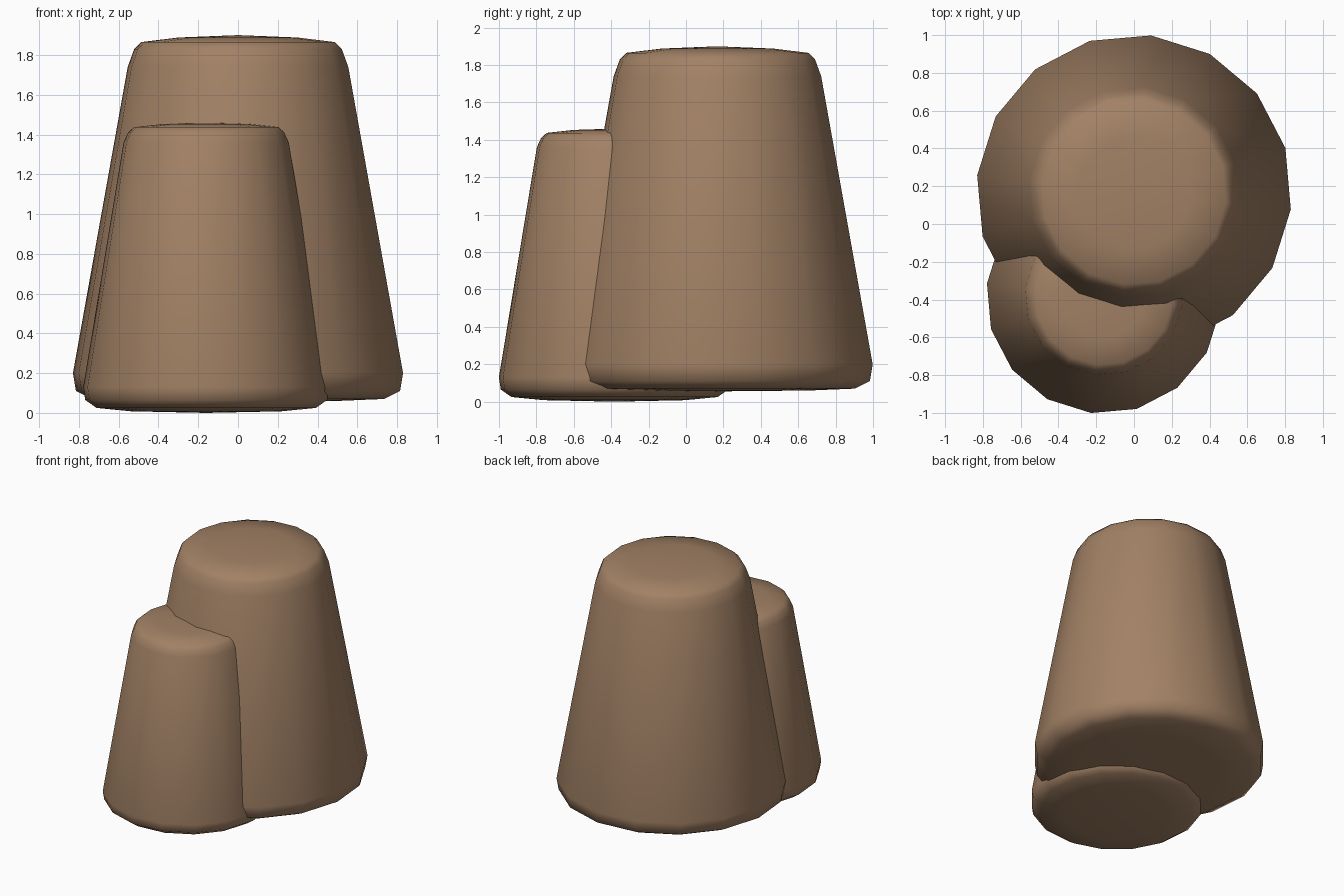
import bpy, bmesh
from math import cos, sin, radians, tau

if "Cube" in bpy.data.objects:
    bpy.data.objects.remove(bpy.data.objects["Cube"])

SIDES = 16
PHASE = radians(-6.2)

clay = bpy.data.materials.new("brown_rock")
clay.diffuse_color = (0.36, 0.22, 0.13, 1)
clay.use_nodes = True
clay.node_tree.nodes["Principled BSDF"].inputs["Base Color"].default_value = clay.diffuse_color


def tapered_column(name, cx, cy, profile):
    """Revolve (radius, z) points, bottom to top, into a closed smooth column."""
    bm = bmesh.new()
    rings = []
    for r, z in profile[1:-1]:
        rings.append([bm.verts.new((r * cos(PHASE + tau * i / SIDES),
                                    r * sin(PHASE + tau * i / SIDES), z))
                      for i in range(SIDES)])
    bottom = bm.verts.new((0, 0, profile[0][1]))
    top = bm.verts.new((0, 0, profile[-1][1]))
    for i in range(SIDES):
        j = (i + 1) % SIDES
        bm.faces.new((bottom, rings[0][j], rings[0][i]))
        bm.faces.new((top, rings[-1][i], rings[-1][j]))
        for a, b in zip(rings, rings[1:]):
            bm.faces.new((a[i], a[j], b[j], b[i]))
    for f in bm.faces:
        f.smooth = True
    mesh = bpy.data.meshes.new(name)
    bm.to_mesh(mesh)
    bm.free()
    mesh.materials.append(clay)
    obj = bpy.data.objects.new(name, mesh)
    obj.location = (cx, cy, 0)
    bpy.context.collection.objects.link(obj)
    return obj


# Tall column at the back, base slightly off the ground
tapered_column("tall_rock_column", 0, 0.168, [
    (0, 0.055), (0.5, 0.06), (0.74, 0.07), (0.82, 0.11), (0.835, 0.2),
    (0.558, 1.74), (0.525, 1.83), (0.49, 1.865), (0.3, 1.888), (0, 1.9)])

# Short column in front
tapered_column("short_rock_column", -0.16, -0.382, [
    (0, 0), (0.38, 0.008), (0.555, 0.025), (0.612, 0.065), (0.622, 0.13),
    (0.418, 1.36), (0.395, 1.41), (0.365, 1.437), (0.22, 1.453), (0, 1.46)])
